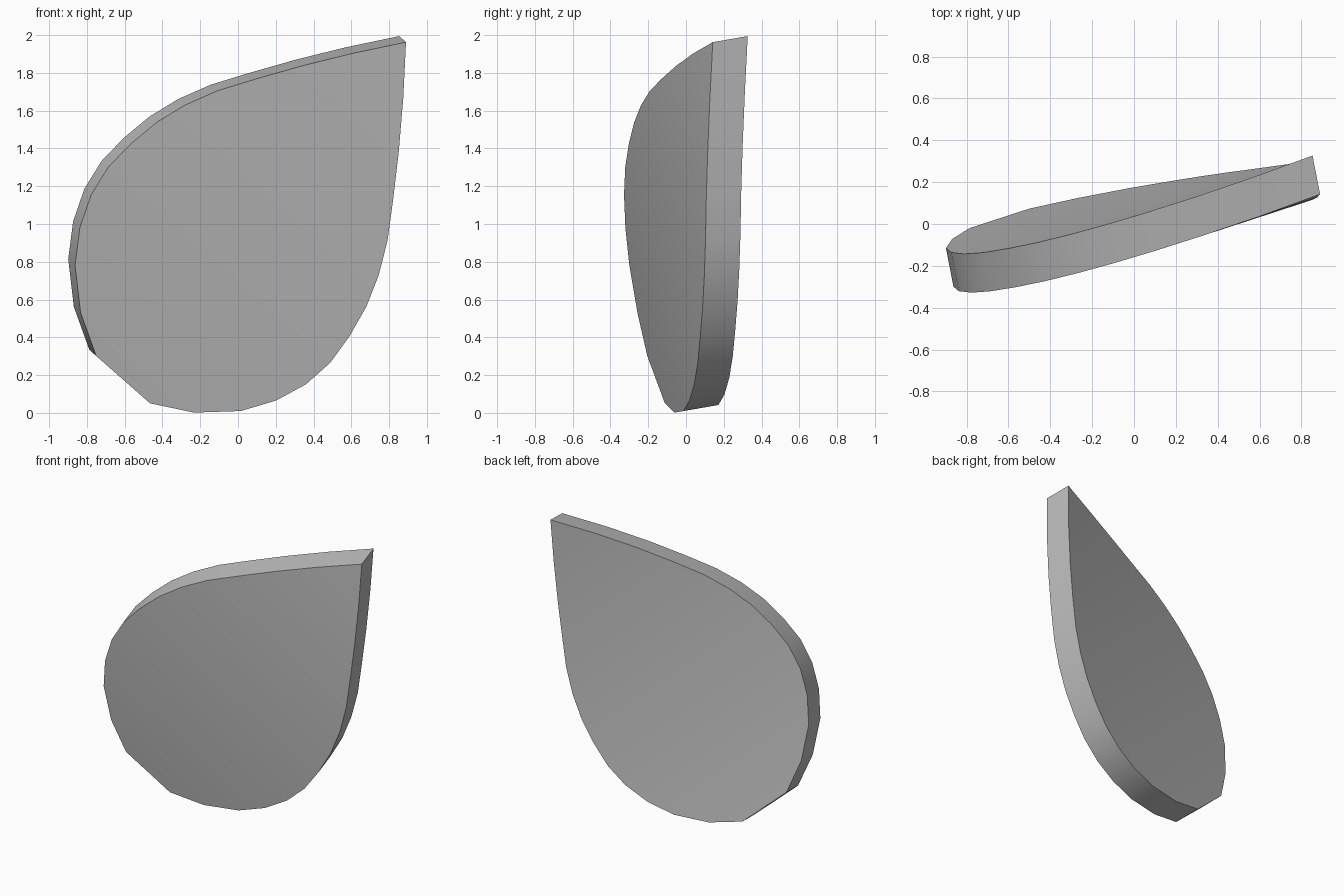
import bpy, bmesh, math
from mathutils import Vector

cube = bpy.data.objects.get("Cube")
if cube:
    bpy.data.objects.remove(cube)

# Teardrop profile: (distance along the axis, half width)
PROFILE = [(-.27, .19), (-.153, .40), (.017, .585), (.183, .693), (.353, .759),
           (.523, .784), (.696, .772), (.871, .74), (1.04, .683), (1.21, .60),
           (1.39, .485), (1.6, .345), (1.83, .18)]
TIP = 2.063
THICKNESS = Vector((-.036, .185, .032))


def sheet_point(along, half):
    """Place a profile point on the gently bent, leaning sheet."""
    across = -.58 - .024 * along + half
    x = .66 * along + .75 * across
    z = .75 * along - .66 * across
    y = -.015 + .027 * along + .06 * along ** 2 + .245 * across
    return Vector((x, y, z))


# Front sheet, one strip between each pair of profile points
bm = bmesh.new()
rows = [[bm.verts.new(sheet_point(s, side * w)) for side in (-1, 1)] for s, w in PROFILE]
for a, b in zip(rows, rows[1:]):
    bm.faces.new((a[0], a[1], b[1], b[0]))
bm.faces.new((rows[-1][0], rows[-1][1], bm.verts.new(sheet_point(TIP, 0))))

# Thickness: extrude the sheet backwards, keeping the front
front = bm.faces[:]
back = bmesh.ops.extrude_face_region(bm, geom=front, use_keep_orig=True)
bmesh.ops.translate(bm, vec=THICKNESS,
                    verts=[g for g in back["geom"] if isinstance(g, bmesh.types.BMVert)])
bmesh.ops.recalc_face_normals(bm, faces=bm.faces[:])

mesh = bpy.data.meshes.new("petal")
bm.to_mesh(mesh)
bm.free()
petal = bpy.data.objects.new("petal", mesh)
bpy.context.collection.objects.link(petal)

# Plain grey
grey = bpy.data.materials.new("grey")
grey.use_nodes = True
colour = (.5, .5, .5, 1)
grey.diffuse_color = colour
grey.node_tree.nodes["Principled BSDF"].inputs["Base Color"].default_value = colour
mesh.materials.append(grey)

# Smooth faces with crisp rims
bpy.ops.object.select_all(action="DESELECT")
petal.select_set(True)
bpy.context.view_layer.objects.active = petal
bpy.ops.object.shade_smooth_by_angle(angle=math.radians(30))
